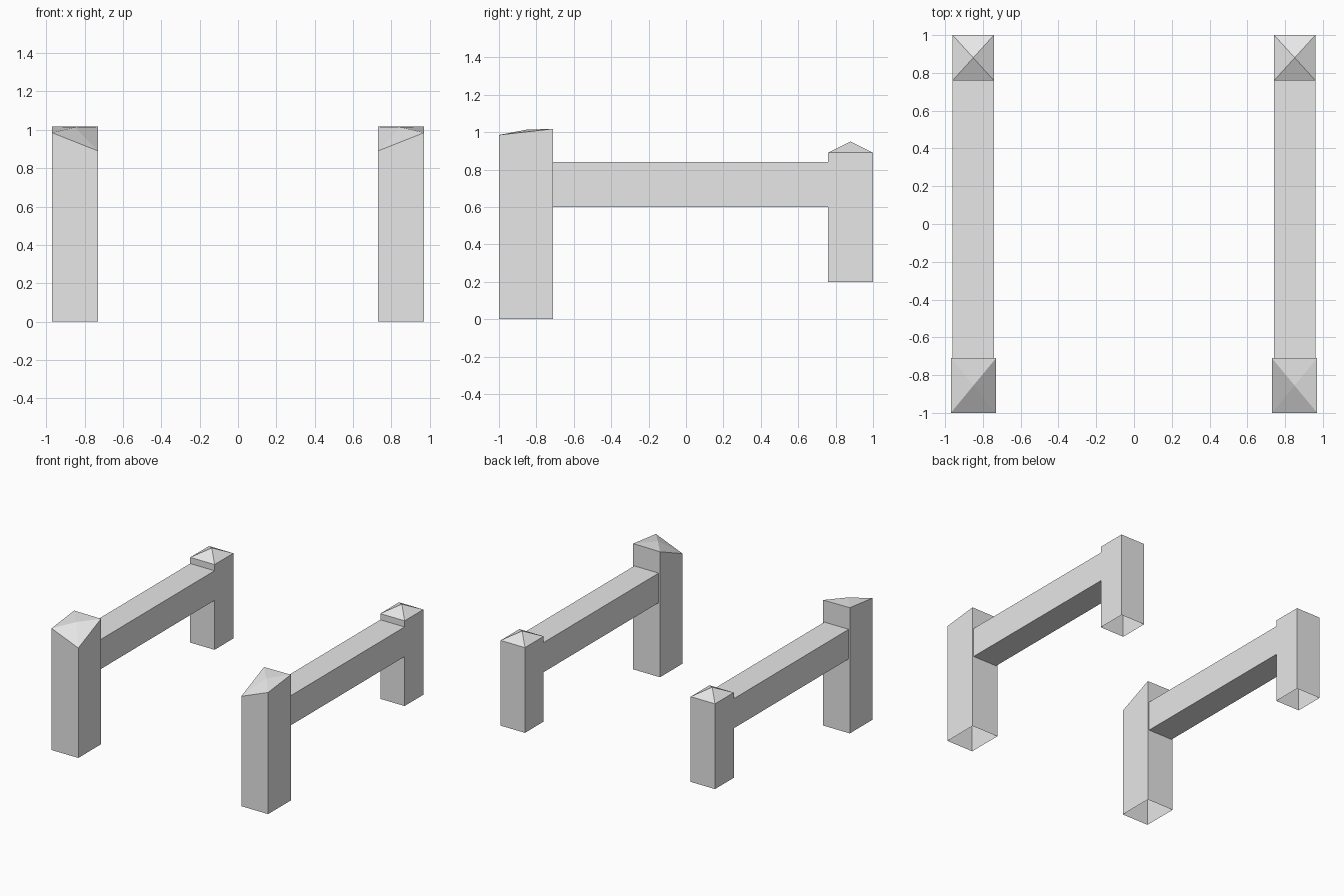
import bpy
import bmesh

default = bpy.data.objects.get("Cube")
if default:
    bpy.data.objects.remove(default, do_unlink=True)

grey = bpy.data.materials.new("light_grey")
grey.use_nodes = True
grey.diffuse_color = (0.8, 0.8, 0.8, 1)
grey.node_tree.nodes["Principled BSDF"].inputs["Base Color"].default_value = (0.8, 0.8, 0.8, 1)


def finish(name, bm):
    """Turn the bmesh into an object mirrored across x = 0."""
    bmesh.ops.recalc_face_normals(bm, faces=bm.faces)
    mesh = bpy.data.meshes.new(name)
    bm.to_mesh(mesh)
    bm.free()
    mesh.materials.append(grey)
    obj = bpy.data.objects.new(name, mesh)
    bpy.context.collection.objects.link(obj)
    mirror = obj.modifiers.new("mirror", 'MIRROR')
    mirror.use_mirror_merge = False
    return obj


def pointed_post(bm, x0, x1, y0, y1, z0, corner_z, apex_z, skip_beam=None):
    """Open-bottomed post with a four-sided cap; corners run counterclockwise from front inner."""
    xy = [(x0, y0), (x1, y0), (x1, y1), (x0, y1)]
    low = [bm.verts.new((x, y, z0)) for x, y in xy]
    high = [bm.verts.new((x, y, z)) for (x, y), z in zip(xy, corner_z)]
    apex = bm.verts.new(((x0 + x1) / 2, (y0 + y1) / 2, apex_z))
    for i in range(4):
        j = (i + 1) % 4
        bm.faces.new((high[i], high[j], apex))
        if i == 0 and skip_beam:
            # Front wall leaves an opening where the beam joins
            lower, upper = ([bm.verts.new((x, y0, z)) for x in (x0, x1)] for z in skip_beam)
            bm.faces.new((low[0], low[1], lower[1], lower[0]))
            bm.faces.new((upper[0], upper[1], high[1], high[0]))
        else:
            bm.faces.new((low[i], low[j], high[j], high[i]))


# Tall front posts with slanted caps that dip at the front inner corner
bm = bmesh.new()
pointed_post(bm, 0.73, 0.97, -1, -0.71, 0, (0.89, 0.985, 1.018, 1.016), 1.013)
finish("front_post", bm)

# Short back posts with low pyramid caps
beam_z = (0.6, 0.84)
bm = bmesh.new()
pointed_post(bm, 0.742, 0.96, 0.76, 1, 0.2, (0.89,) * 4, 0.95, skip_beam=beam_z)
finish("back_post", bm)

# Side beams, open at both ends where they meet the posts
bm = bmesh.new()
section = [(0.742, beam_z[0]), (0.96, beam_z[0]), (0.96, beam_z[1]), (0.742, beam_z[1])]
rings = [[bm.verts.new((x, y, z)) for x, z in section] for y in (-0.71, 0.76)]
for i in range(4):
    j = (i + 1) % 4
    bm.faces.new((rings[0][i], rings[0][j], rings[1][j], rings[1][i]))
finish("side_beam", bm)
